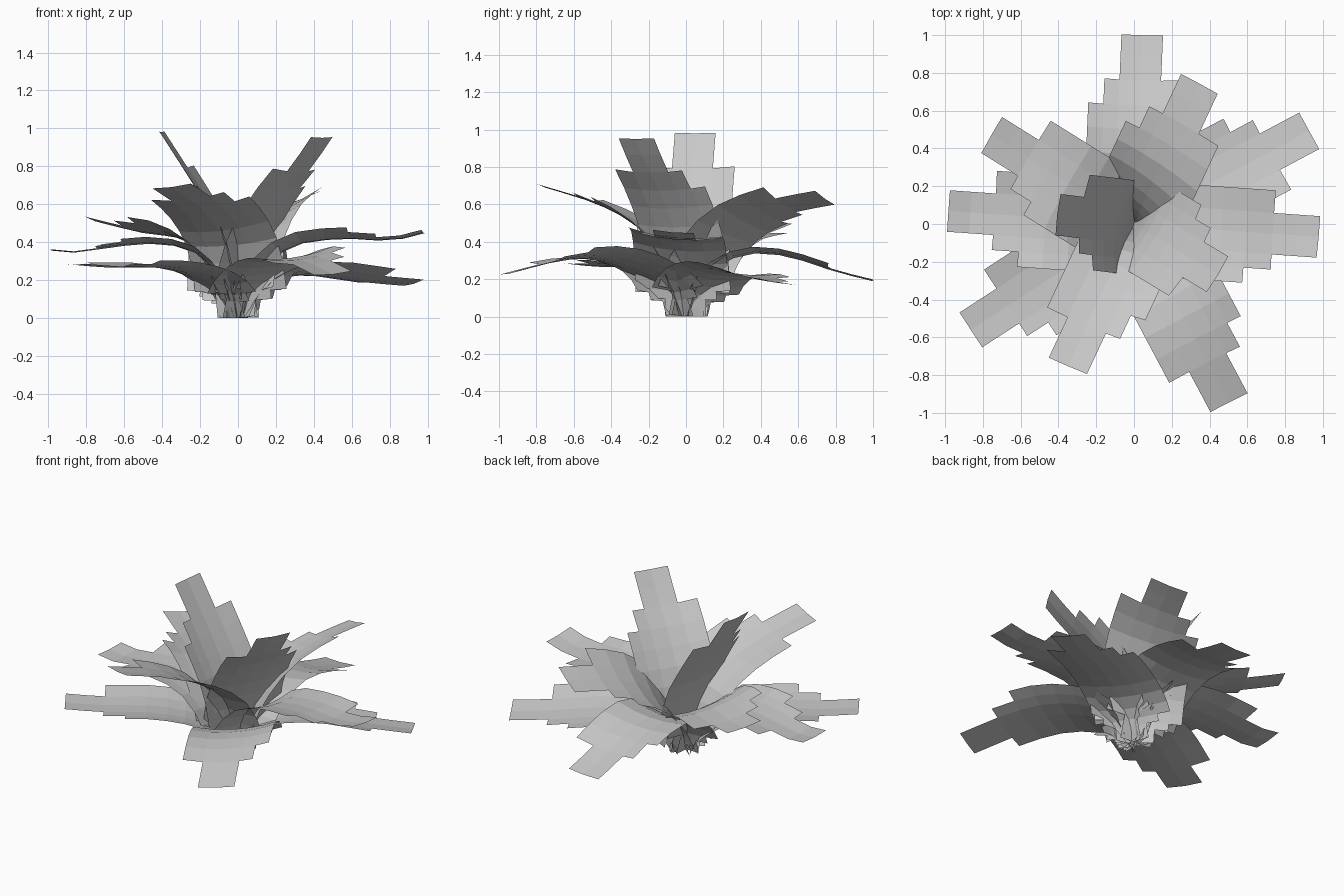
import bpy, bmesh, math
from mathutils import Vector

if "Cube" in bpy.data.objects:
    bpy.data.objects.remove(bpy.data.objects["Cube"])

grey = bpy.data.materials.new("leaf_grey")
grey.diffuse_color = (0.58, 0.58, 0.58, 1)
grey.use_nodes = True
grey.node_tree.nodes["Principled BSDF"].inputs["Base Color"].default_value = grey.diffuse_color

# Rows along a leaf (fraction of its length) and columns across it (left positive)
ROWS = [0, .04, .08, .12, .18, .26, .35, .45, .56, .67, .79, .9, 1]
COLS = [-.23, -.11, 0, .11, .19, .27]


def half_width(s, left):
    """Stepped outline: narrow foot, broad middle, blunt narrow tip."""
    if s < .08:
        return .11
    if s < .12:
        return .19 if left else .11
    if s > .79:
        return .11
    if s > .67:
        return .19 if left else .23
    return .27 if left else .23


def smooth_path(pts, n=12):
    """Smooth curve through the profile points."""
    p = [Vector(q) for q in pts]
    p = [2 * p[0] - p[1]] + p + [2 * p[-1] - p[-2]]
    out = []
    for a, b, c, d in zip(p, p[1:], p[2:], p[3:]):
        for i in range(n):
            t = i / n
            out.append(.5 * (2 * b + (c - a) * t + (2 * a - 5 * b + 4 * c - d) * t * t
                             + (3 * b - a - 3 * c + d) * t ** 3))
    return out + [p[-2]]


def sample(path, s):
    """Point and direction at a fraction of the path length."""
    lens = [(b - a).length for a, b in zip(path, path[1:])]
    goal = s * sum(lens)
    for a, b, l in zip(path, path[1:], lens):
        if goal <= l + 1e-6:
            return a.lerp(b, goal / l), (b - a).normalized()
        goal -= l
    return path[-1], (path[-1] - path[-2]).normalized()


def leaf(name, azimuth, profile, roll=0.0, flip=False):
    """Stepped leaf sheet; positive roll raises its left edge."""
    a = math.radians(azimuth)
    out, side = Vector((math.cos(a), math.sin(a), 0)), Vector((-math.sin(a), math.cos(a), 0))
    path = smooth_path(profile)
    cols = sorted(-c for c in COLS) if flip else COLS
    bm = bmesh.new()
    grid = []
    for s in ROWS:
        p, d = sample(path, s)
        row = []
        for c in cols:
            lift = .5 * c * c + c * roll           # edges curl up slightly
            r, z = p.x - d.y * lift, p.y + d.x * lift
            row.append(bm.verts.new(out * r + side * c + Vector((0, 0, max(z, 0)))))
        grid.append(row)
    for i in range(len(ROWS) - 1):
        s = (ROWS[i] + ROWS[i + 1]) / 2
        for j in range(len(cols) - 1):
            mid = (cols[j] + cols[j + 1]) / 2
            if abs(mid) < half_width(s, (mid > 0) != flip):
                bm.faces.new((grid[i][j], grid[i + 1][j], grid[i + 1][j + 1], grid[i][j + 1]))
    bmesh.ops.delete(bm, geom=[v for v in bm.verts if not v.link_faces], context='VERTS')
    me = bpy.data.meshes.new(name)
    bm.to_mesh(me)
    bm.free()
    me.materials.append(grey)
    bpy.context.collection.objects.link(bpy.data.objects.new(name, me))


# Low outer leaves: profile is (distance from centre, height)
leaf("back_leaf", 87.5, [(.02, 0), (.08, .17), (.2, .29), (.4, .34), (.62, .3), (.8, .24), (1, .19)], -.04)
leaf("right_back_leaf", 28, [(.03, 0), (.1, .13), (.25, .21), (.5, .235), (.8, .2), (1.05, .18)], -.15)
leaf("right_leaf", -4, [(.03, 0), (.08, .18), (.2, .33), (.35, .4), (.6, .42), (.8, .41), (.98, .45)], -.08, True)
leaf("front_right_leaf", -62, [(.03, 0), (.1, .14), (.28, .25), (.5, .31), (.75, .3), (1.07, .23)], .1)
leaf("front_left_leaf", 213, [(.03, 0), (.1, .13), (.25, .22), (.5, .265), (.8, .265), (1.03, .28)])
leaf("left_leaf", 176, [(.02, 0), (.08, .18), (.22, .34), (.42, .39), (.65, .375), (.85, .345), (.985, .355)])

# Middle leaves
leaf("left_back_leaf", 148, [(.02, 0), (.08, .2), (.2, .34), (.4, .43), (.65, .46), (.89, .51)], .18)
leaf("upper_back_leaf", 65, [(.01, 0), (.05, .15), (.13, .31), (.3, .48), (.55, .58), (.82, .63)], -.34)
leaf("upper_front_leaf", 245, [(.01, 0), (.06, .2), (.15, .38), (.32, .51), (.55, .61), (.83, .69)], .12)

# Steep inner leaves
leaf("inner_left_leaf", 173, [(.0, 0), (.03, .25), (.08, .44), (.18, .62), (.28, .78), (.41, .98)])
leaf("inner_right_leaf", -31, [(.0, 0), (.05, .28), (.13, .47), (.27, .66), (.4, .8), (.52, .95)])
